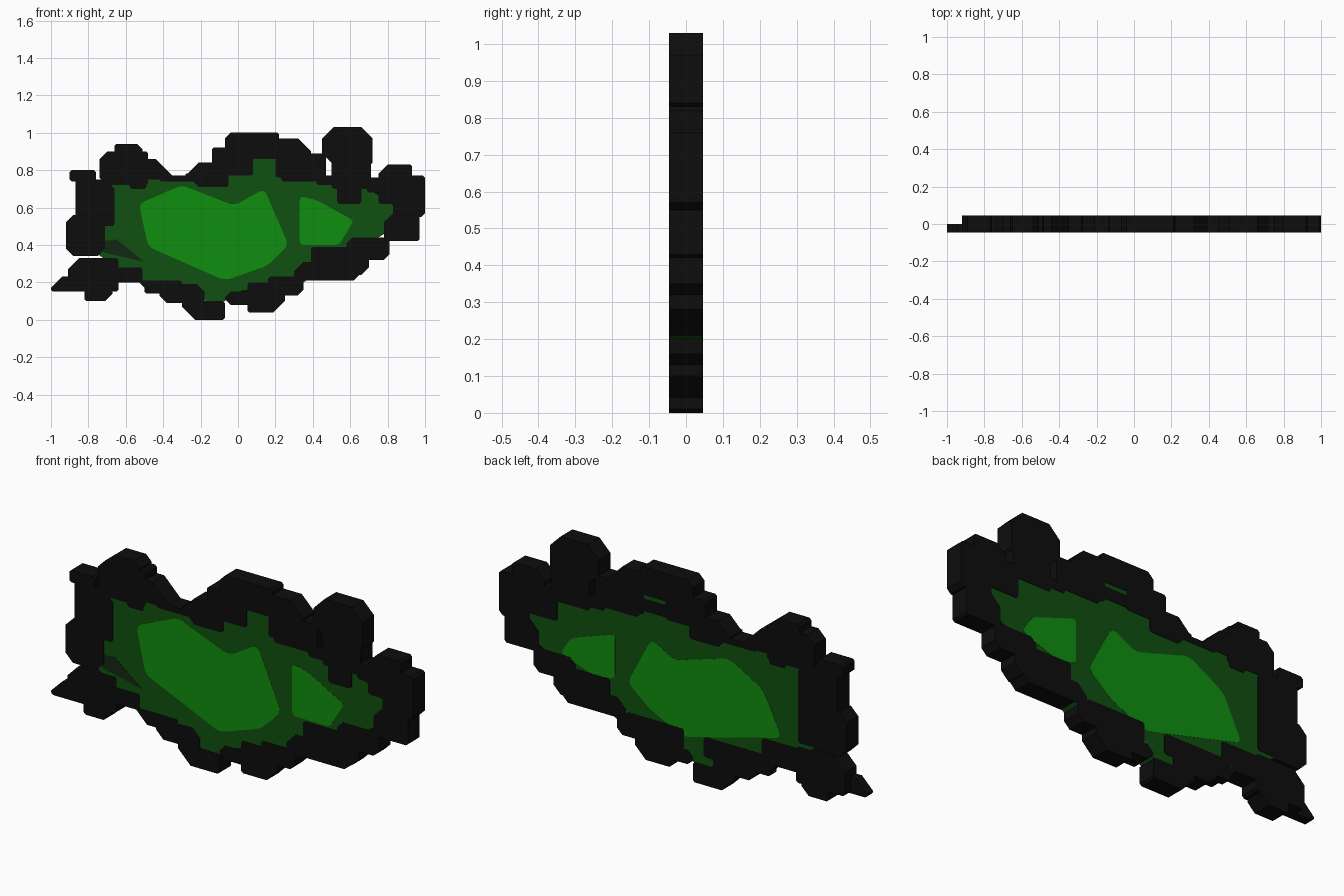
import bpy
import bmesh

if "Cube" in bpy.data.objects:
    bpy.data.objects.remove(bpy.data.objects["Cube"], do_unlink=True)

HALF_DEPTH = .046
GRASS_FACE = HALF_DEPTH - .002
LAWN_FACE = HALF_DEPTH - .001
LAYERS = {
    "both": (-HALF_DEPTH, HALF_DEPTH),
    "front": (-HALF_DEPTH, 0),
    "back": (0, HALF_DEPTH),
    "front lawn": (-LAWN_FACE, -GRASS_FACE),
    "back lawn": (GRASS_FACE, LAWN_FACE),
    "grass": (-GRASS_FACE, GRASS_FACE),
}


def make_material(name, red, green, blue):
    material = bpy.data.materials.new(name)
    material.use_nodes = True
    colour = (red, green, blue, 1)
    material.diffuse_color = colour
    shader = material.node_tree.nodes["Principled BSDF"]
    shader.inputs["Base Color"].default_value = colour
    shader.inputs["Roughness"].default_value = 1
    return material


black_rock = make_material("black rock", .004, .004, .004)
dark_green = make_material("dark green", .005, .08, .005)
bright_green = make_material("bright green", .005, .27, .005)
moss_green = make_material("blackish green", .006, .02, .006)


def prism(name, outline, layer, material, rounding=0):
    """Extrude an upright outline through the depth of one layer."""
    near, far = LAYERS[layer]
    mesh = bpy.data.meshes.new(name)
    bm = bmesh.new()
    bm.faces.new([bm.verts.new((x, near, z)) for x, z in outline])
    if rounding:
        bmesh.ops.bevel(bm, geom=bm.verts[:], offset=rounding, segments=3,
                        profile=.5, affect='VERTICES')
    extruded = bmesh.ops.extrude_face_region(bm, geom=bm.faces[:])
    moved = [v for v in extruded["geom"] if isinstance(v, bmesh.types.BMVert)]
    bmesh.ops.translate(bm, verts=moved, vec=(0, far - near, 0))
    bmesh.ops.recalc_face_normals(bm, faces=bm.faces[:])
    bm.to_mesh(mesh)
    bm.free()
    mesh.materials.append(material)
    bpy.context.collection.objects.link(bpy.data.objects.new(name, mesh))


def rock(name, left, right, bottom, top, cut=.01, corners="", layer="both"):
    """A block with chipped corners; the listed corners get the larger cut."""
    def chip(corner):
        return cut if corner in corners.split() else .01

    a, b = chip("bottom_left"), chip("bottom_right")
    c, d = chip("top_right"), chip("top_left")
    outline = [(left + a, bottom), (right - b, bottom),
               (right, bottom + b), (right, top - c),
               (right - c, top), (left + d, top),
               (left, top - d), (left, bottom + a)]
    prism(name, outline, layer, black_rock)


# Grass slab filling the rock ring
prism("grass_slab",
      [(-.7, .75), (-.35, .75), (-.05, .8), (.1, .9), (.25, .9), (.35, .8),
       (.7, .7), (.85, .6), (.85, .5), (.6, .35), (.35, .2), (0, .15),
       (-.1, .08), (-.5, .2), (-.6, .25), (-.75, .35), (-.7, .6)],
      "grass", dark_green)

# Bright lawns on both faces
prism("large_lawn_front",
      [(-.53, .62), (-.3, .72), (-.02, .61), (.14, .7), (.27, .4),
       (.16, .29), (-.07, .21), (-.48, .39)],
      "front lawn", bright_green, rounding=.03)
prism("small_lawn_front",
      [(.33, .66), (.42, .64), (.62, .53), (.54, .4), (.33, .4)],
      "front lawn", bright_green, rounding=.02)
prism("large_lawn_back",
      [(.16, .65), (.03, .58), (-.27, .67), (-.46, .56), (-.56, .35),
       (-.02, .21), (.17, .3), (.29, .4)],
      "back lawn", bright_green, rounding=.03)
prism("small_lawn_back",
      [(.36, .62), (.6, .54), (.66, .45), (.47, .38), (.36, .4)],
      "back lawn", bright_green, rounding=.02)

# Mossy patch
prism("moss_patch", [(-.72, .42), (-.65, .43), (-.5, .31), (-.72, .36)],
      "front lawn", moss_green)

# Left pillar
rock("pillar_upper", left=-.87, right=-.66, bottom=.5, top=.75,
     cut=.05, corners="top_right")
rock("pillar_lower", left=-.92, right=-.71, bottom=.34, top=.56,
     cut=.04, corners="bottom_left top_left bottom_right")
rock("pillar_cap", left=-.9, right=-.76, bottom=.74, top=.8)
rock("pillar_back", left=-.87, right=-.65, bottom=.35, top=.72, layer="back")

# Upper left rocks and the saddle beside them
rock("crown_base", left=-.74, right=-.48, bottom=.72, top=.9,
     cut=.04, corners="top_left bottom_left")
rock("crown_top", left=-.66, right=-.51, bottom=.85, top=.94,
     cut=.03, corners="top_right")
rock("crown_ledge", left=-.58, right=-.35, bottom=.75, top=.86,
     cut=.09, corners="top_right")
rock("crown_foot", left=-.58, right=-.49, bottom=.7, top=.8)
rock("saddle", left=-.42, right=-.2, bottom=.74, top=.77)

# Top ridge
rock("ridge_left", left=-.28, right=-.05, bottom=.71, top=.84,
     cut=.07, corners="top_left bottom_left")
rock("ridge_step", left=-.14, right=.08, bottom=.77, top=.92)
rock("ridge_top", left=-.07, right=.22, bottom=.86, top=1,
     cut=.03, corners="top_left")
rock("ridge_right", left=.2, right=.39, bottom=.76, top=.97,
     cut=.07, corners="top_right")
rock("ridge_link", left=.23, right=.47, bottom=.74, top=.89)
rock("ridge_back", left=-.2, right=.35, bottom=.78, top=.84, layer="back")

# Tower
rock("tower_head", left=.45, right=.72, bottom=.83, top=1.03,
     cut=.06, corners="top_left top_right bottom_left")
rock("tower_body", left=.5, right=.71, bottom=.7, top=.85)
rock("tower_neck", left=.53, right=.66, bottom=.62, top=.75, layer="front")
rock("tower_link", left=.42, right=.55, bottom=.72, top=.77)

# Right rocks
rock("right_top", left=.75, right=.93, bottom=.62, top=.83,
     cut=.05, corners="top_left")
rock("right_side", left=.83, right=1, bottom=.55, top=.77,
     cut=.02, corners="bottom_right")
rock("right_foot", left=.78, right=.97, bottom=.42, top=.57,
     cut=.05, corners="top_left")
rock("right_link", left=.69, right=.78, bottom=.68, top=.76)
rock("right_back", left=.68, right=.9, bottom=.6, top=.72, layer="back")

# Lower right steps
rock("shelf_upper", left=.58, right=.81, bottom=.32, top=.44,
     cut=.03, corners="bottom_right top_left")
rock("shelf_middle", left=.39, right=.7, bottom=.24, top=.39,
     cut=.04, corners="bottom_right")
rock("shelf_lower", left=.3, right=.67, bottom=.21, top=.31,
     cut=.05, corners="bottom_right top_left")

# Bottom rocks
rock("bottom_right_rock", left=.16, right=.35, bottom=.13, top=.23,
     cut=.03, corners="bottom_right")
rock("bottom_rock", left=.05, right=.25, bottom=.04, top=.2,
     cut=.06, corners="bottom_right")
rock("bottom_link", left=-.07, right=.1, bottom=.08, top=.15,
     cut=.03, corners="bottom_left top_left")
rock("bottom_back", left=-.02, right=.3, bottom=.15, top=.25, layer="back")
rock("keel", left=-.3, right=-.07, bottom=0, top=.1,
     cut=.07, corners="bottom_left")
rock("keel_top", left=-.42, right=-.18, bottom=.09, top=.19,
     cut=.04, corners="bottom_left top_right")
rock("keel_ramp", left=-.53, right=-.3, bottom=.14, top=.21,
     cut=.06, corners="bottom_left")
rock("keel_back", left=-.5, right=-.13, bottom=.14, top=.24, layer="back")

# Lower left corner with its pointed end
rock("corner_rock", left=-.91, right=-.64, bottom=.15, top=.33,
     cut=.06, corners="top_left")
rock("corner_low", left=-.82, right=-.67, bottom=.1, top=.2,
     cut=.04, corners="bottom_right")
rock("corner_step", left=-.7, right=-.51, bottom=.2, top=.28)
rock("corner_back", left=-.7, right=-.45, bottom=.22, top=.32, layer="back")
rock("corner_tip", left=-1, right=-.85, bottom=.15, top=.23,
     cut=.06, corners="top_left", layer="front")
